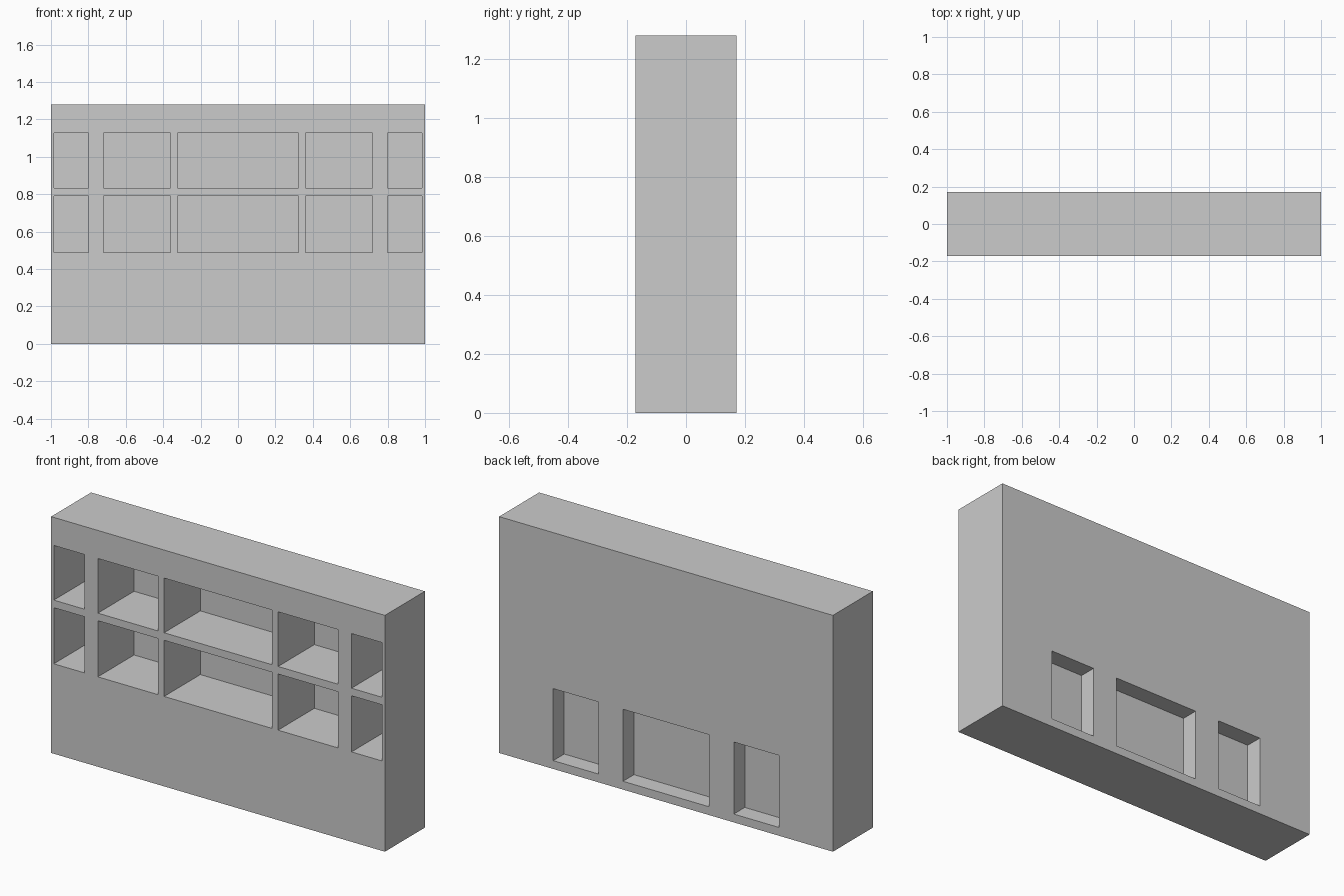
import bpy

if "Cube" in bpy.data.objects:
    bpy.data.objects.remove(bpy.data.objects["Cube"])

WIDTH, DEPTH, HEIGHT = 2.0, 0.342, 1.28
FRONT, BACK = -DEPTH / 2, DEPTH / 2


def box(name, x, y, z):
    """Box spanning the given (min, max) ranges."""
    centre = [(a + b) / 2 for a, b in (x, y, z)]
    bpy.ops.mesh.primitive_cube_add(size=1, location=centre)
    ob = bpy.context.object
    ob.name = name
    ob.scale = [b - a for a, b in (x, y, z)]
    bpy.ops.object.transform_apply(location=True, rotation=False, scale=True)
    return ob


def mirrored(spans):
    """Centre span is kept; side spans are repeated on the other side."""
    return [s for a, b in spans for s in {(a, b), (-b, -a)}]


# Solid slab
body = box("cabinet_body", (-WIDTH / 2, WIDTH / 2), (FRONT, BACK), (0, HEIGHT))

cutters = []

# Two rows of deep shelf openings in the front
for x in mirrored([(-0.323, 0.323), (0.36, 0.72), (0.80, 0.984)]):
    for z in [(0.487, 0.791), (0.832, 1.128)]:
        cutters.append(box("shelf_cutter", x, (FRONT - 0.1, FRONT + 0.31), z))

# Three shallow recesses low in the back
for x in mirrored([(-0.258, 0.258), (0.406, 0.676)]):
    cutters.append(box("recess_cutter", x, (BACK - 0.094, BACK + 0.1), (0.045, 0.435)))

# Carve the openings, then drop the cutters
for cutter in cutters:
    mod = body.modifiers.new("opening", "BOOLEAN")
    mod.operation = "DIFFERENCE"
    mod.solver = "EXACT"
    mod.object = cutter
    bpy.context.view_layer.objects.active = body
    bpy.ops.object.modifier_apply(modifier=mod.name)
    bpy.data.objects.remove(cutter)
